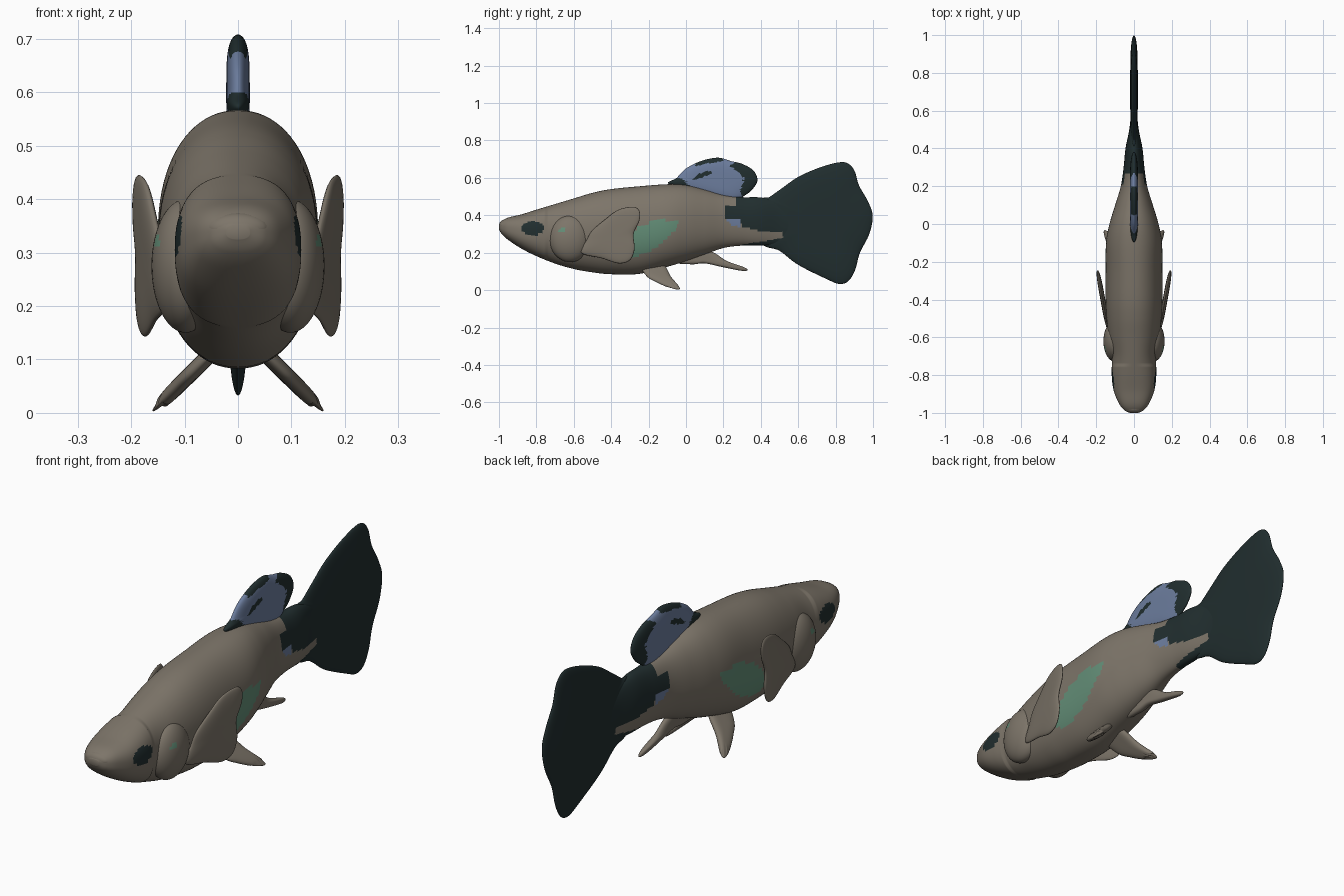
import bpy, bmesh, math

if "Cube" in bpy.data.objects:
    bpy.data.objects.remove(bpy.data.objects["Cube"])

# Colours
def mat(name, rgb):
    m = bpy.data.materials.new(name)
    m.diffuse_color = (*rgb, 1)
    m.use_nodes = True
    m.node_tree.nodes["Principled BSDF"].inputs["Base Color"].default_value = m.diffuse_color
    return m

MATS = [mat("taupe skin", (0.205, 0.178, 0.142)), mat("dark teal", (0.015, 0.027, 0.028)),
        mat("slate blue", (0.15, 0.205, 0.34)), mat("sea green", (0.125, 0.27, 0.185))]
SKIN, DARK, BLUE, GREEN = range(4)

# Painted regions in the side view (y, z)
GREEN_FLANK = [(-.04, .37), (-.05, .33), (-.13, .25), (-.2, .2), (-.3, .17), (-.37, .19),
               (-.33, .26), (-.28, .32), (-.2, .36), (-.12, .375)]
DARK_TAIL = [(.21, .38), (.29, .38), (.3, .34), (.42, .31), (.52, .31), (.52, .28), (.44, .265),
             (.3, .245), (.3, .2), (.6, -.1), (1.1, -.1), (1.1, .9), (.6, .9), (.27, .51),
             (.27, .45), (.21, .45)]
BLUE_SPOT = [(.21, .38), (.29, .38), (.295, .335), (.25, .345)]
DORSAL_DARK = [
    [(.31, .48), (.29, .53), (.31, .6), (.27, .64), (.23, .665), (.3, .7), (.45, .7), (.45, .48)],
    [(-.12, .55), (.02, .55), (.0, .58), (-.03, .6), (-.12, .6)],
    [(.03, .585), (.06, .62), (.13, .64), (.14, .625), (.08, .6)],
    [(.05, .66), (.1, .675), (.2, .69), (.2, .72), (.05, .71)]]

def inside(poly, y, z):
    hit = False
    for (y1, z1), (y2, z2) in zip(poly, poly[1:] + poly[:1]):
        if (z1 > z) != (z2 > z) and y < (y2 - y1) * (z - z1) / (z2 - z1) + y1:
            hit = not hit
    return hit

def paint_body(c):
    if ((c.y + .82) / .06) ** 2 + ((c.z - .33) / .037) ** 2 < 1:
        return DARK
    if ((c.y + .66) / .018) ** 2 + ((c.z - .32) / .013) ** 2 < 1:
        return GREEN
    if inside(GREEN_FLANK, c.y, c.z):
        return GREEN
    if inside(BLUE_SPOT, c.y, c.z):
        return BLUE
    return DARK if inside(DARK_TAIL, c.y, c.z) else SKIN

def paint_dorsal(c):
    return DARK if any(inside(p, c.y, c.z) for p in DORSAL_DARK) else BLUE

def paint_skin(c):
    return SKIN

# Mesh helpers
def finish(name, bm, paint):
    bmesh.ops.recalc_face_normals(bm, faces=bm.faces)
    for f in bm.faces:
        f.smooth = True
        f.material_index = paint(f.calc_center_median())
    me = bpy.data.meshes.new(name)
    bm.to_mesh(me)
    bm.free()
    for m in MATS:
        me.materials.append(m)
    ob = bpy.data.objects.new(name, me)
    bpy.context.collection.objects.link(ob)
    return ob

def loft(bm, rings):
    n = len(rings[0])
    vs = [[bm.verts.new(p) for p in r] for r in rings]
    for a, b in zip(vs, vs[1:]):
        for i in range(n):
            j = (i + 1) % n
            bm.faces.new((a[i], a[j], b[j], b[i]))
    bm.faces.new(vs[0])
    bm.faces.new(vs[-1])

def catmull(p0, p1, p2, p3, t):
    return tuple(.5 * (2 * b + (c - a) * t + (2 * a - 5 * b + 4 * c - d) * t * t
                       + (3 * b - a - 3 * c + d) * t ** 3) for a, b, c, d in zip(p0, p1, p2, p3))

def fin(name, outline, centre, thick, place, paint, rings=10, steps=8):
    """Lens-shaped blade: rings shrink from the outline to a centre on both sides."""
    n = len(outline)
    pts = [catmull(outline[i - 1], outline[i], outline[(i + 1) % n], outline[(i + 2) % n], k / steps)
           for i in range(n) for k in range(steps)]
    loops = []
    for k in range(-rings, rings + 1):
        s = max(.01, 1 - abs(k) / rings)
        s = math.sin(s * math.pi / 2)
        off = math.copysign(thick * math.sqrt(max(0, 1 - s ** 4)), k)
        loops.append([place(centre[0] + (y - centre[0]) * s, centre[1] + (z - centre[1]) * s, off)
                      for y, z in pts])
    bm = bmesh.new()
    loft(bm, loops)
    return finish(name, bm, paint)

# Body: y, top z, bottom z, half width
ST = [(-1, .352, .325, .022), (-.985, .37, .30, .052), (-.95, .388, .268, .08), (-.88, .405, .222, .108),
      (-.8, .43, .182, .118), (-.7, .46, .142, .118), (-.6, .49, .113, .135), (-.5, .52, .095, .145),
      (-.4, .54, .085, .15), (-.25, .555, .087, .15), (-.1, .566, .125, .148), (0, .562, .155, .13),
      (.1, .538, .19, .1), (.2, .51, .225, .07), (.3, .497, .238, .055), (.4, .495, .238, .045),
      (.5, .47, .245, .025), (.6, .42, .28, .014), (.65, .37, .33, .006)]
rings = []
for i in range(len(ST) - 1):
    for k in range(12):
        y, top, bot, w = catmull(ST[max(i - 1, 0)], ST[i], ST[i + 1], ST[min(i + 2, len(ST) - 1)], k / 12)
        e = 2 / (2.5 if y < -.75 else 2.15)      # boxier head
        ring = []
        for a in range(80):
            c, s = math.cos(a * math.tau / 80), math.sin(a * math.tau / 80)
            ring.append((math.copysign(abs(c) ** e, c) * w, y,
                         (top + bot) / 2 + math.copysign(abs(s) ** e, s) * (top - bot) / 2))
        rings.append(ring)
bm = bmesh.new()
loft(bm, rings)
finish("body", bm, paint_body)

# Tail and the single fins on the centre line
def middle(y, z, o):
    return (o, y, z)

TAIL = [(.4, .47), (.45, .5), (.52, .55), (.6, .605), (.7, .65), (.8, .68), (.86, .68), (.9, .64), (.925, .56),
        (.97, .48), (.998, .40), (.98, .3), (.93, .2), (.905, .11), (.87, .05), (.82, .033), (.75, .06),
        (.6, .135), (.5, .21), (.4, .26)]
fin("tail_fin", TAIL, (.72, .37), .02, middle, paint_body, rings=20)
DORSAL = [(-.09, .565), (-.05, .6), (0, .65), (.08, .69), (.17, .708), (.24, .69), (.3, .675), (.36, .64),
          (.382, .59), (.36, .545), (.32, .51), (.25, .48), (.1, .51)]
fin("dorsal_fin", DORSAL, (.15, .6), .022, middle, paint_dorsal, rings=20, steps=10)
ANAL = [(-.07, .15), (.03, .138), (.1, .143), (.2, .122), (.31, .102), (.32, .118), (.22, .155),
        (.15, .2), (.08, .225), (-.02, .2)]
fin("anal_fin", ANAL, (.1, .168), .016, middle, paint_skin)

# Paired fins and gill covers
PECTORAL = [(-.56, .2), (-.53, .27), (-.5, .32), (-.43, .38), (-.36, .43), (-.28, .445), (-.248, .42),
            (-.25, .37), (-.28, .3), (-.275, .22), (-.3, .16), (-.36, .143), (-.45, .17)]
PELVIC = [(-.24, .13), (-.18, .16), (-.12, .14), (-.08, .07), (-.035, .015), (-.045, .003), (-.1, .018),
          (-.16, .045), (-.21, .075)]
for side, label in ((1, "right"), (-1, "left")):
    fin("pectoral_fin_" + label, PECTORAL, (-.39, .28), .013,
        lambda y, z, o: (side * (.147 + .18 * (y + .5) + o), y, z), paint_skin)
    fin("pelvic_fin_" + label, PELVIC, (-.14, .09), .015,
        lambda y, z, o: (side * (.062 + (.1 - z) + o * .7), y, z + o * .7 * (z > .02)), paint_skin)
    bm = bmesh.new()
    bmesh.ops.create_uvsphere(bm, u_segments=48, v_segments=32, radius=1)
    for v in bm.verts:
        v.co = (side * .098 + v.co.x * .064, -.62 + v.co.y * .11, .275 + v.co.z * .125)
    finish("gill_cover_" + label, bm, paint_body)

# Lips
bm = bmesh.new()
bmesh.ops.create_uvsphere(bm, u_segments=32, v_segments=16, radius=1)
for v in bm.verts:
    v.co = (v.co.x * .058, -.972 + v.co.y * .028, .345 + v.co.z * .03)
finish("upper_lip", bm, paint_skin)
